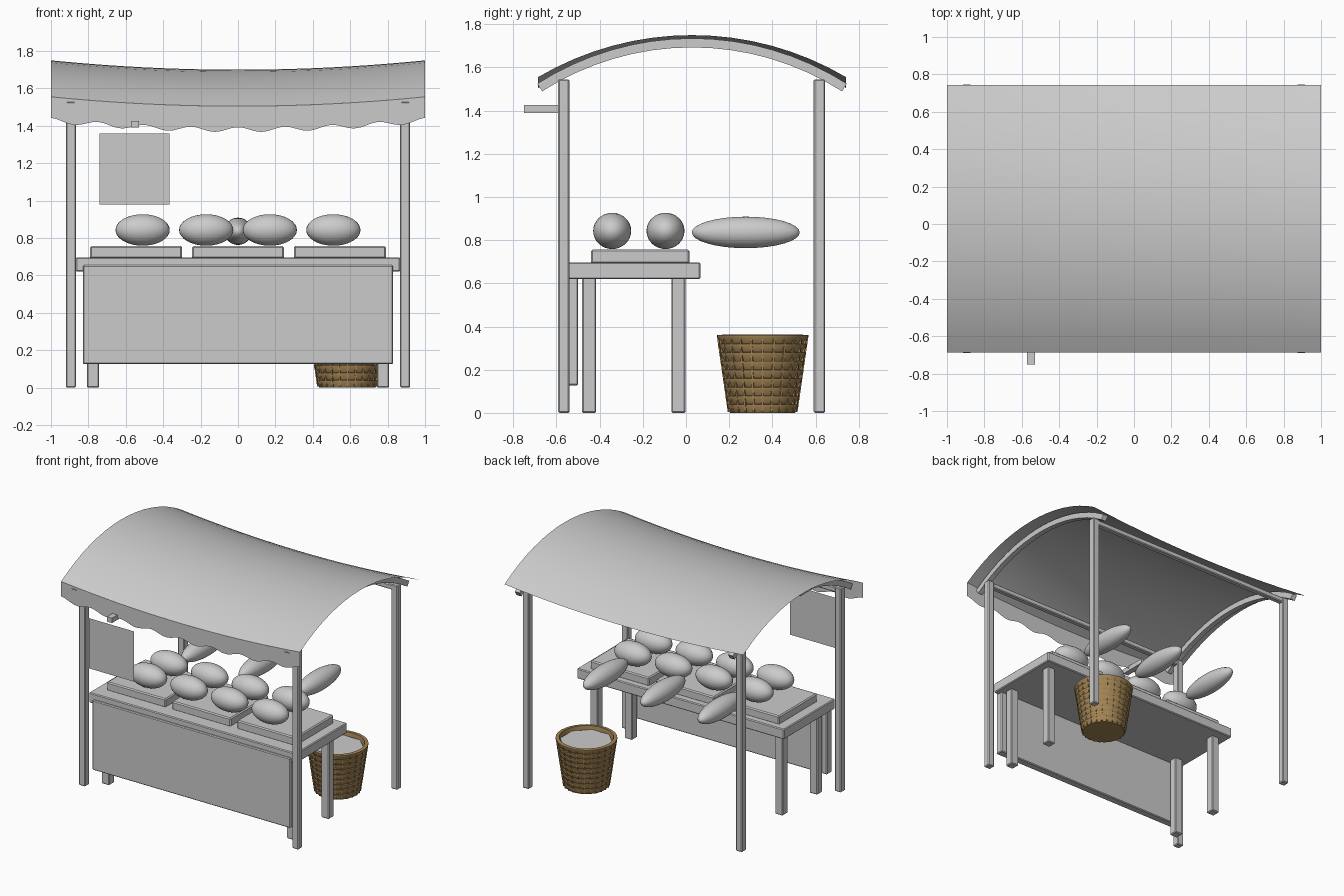
import bpy, bmesh, math
from mathutils import Vector

if "Cube" in bpy.data.objects:
    bpy.data.objects.remove(bpy.data.objects["Cube"])


def material(name, rgb):
    m = bpy.data.materials.new(name)
    m.use_nodes = True
    m.diffuse_color = (*rgb, 1)
    m.node_tree.nodes["Principled BSDF"].inputs["Base Color"].default_value = (*rgb, 1)
    return m


GREY = material("plain grey", (0.6, 0.6, 0.6))
WICKER = material("wicker tan", (0.37, 0.235, 0.09))


def finish(name, bm, mat, smooth=False):
    bmesh.ops.recalc_face_normals(bm, faces=bm.faces)
    me = bpy.data.meshes.new(name)
    bm.to_mesh(me)
    bm.free()
    ob = bpy.data.objects.new(name, me)
    bpy.context.collection.objects.link(ob)
    me.materials.append(mat)
    if smooth:
        bpy.ops.object.select_all(action="DESELECT")
        ob.select_set(True)
        bpy.context.view_layer.objects.active = ob
        bpy.ops.object.shade_smooth_by_angle(angle=math.radians(40))
    return ob


def box(name, x, y, z, bevel=0.006):
    """Bevelled box from (min, max) ranges."""
    bm = bmesh.new()
    bmesh.ops.create_cube(bm, size=1)
    for v in bm.verts:
        v.co = Vector([(r[0] + r[1]) / 2 + c * (r[1] - r[0]) for r, c in zip((x, y, z), v.co)])
    if bevel:
        bmesh.ops.bevel(bm, geom=bm.edges[:], offset=bevel, segments=1, affect="EDGES")
    return finish(name, bm, GREY)


def square(name, x, y, size, z):
    return box(name, (x - size / 2, x + size / 2), (y - size / 2, y + size / 2), z)


def ellipsoid(name, centre, radii):
    bm = bmesh.new()
    bmesh.ops.create_uvsphere(bm, u_segments=32, v_segments=16, radius=1)
    for v in bm.verts:
        v.co = Vector([c + r * k for c, r, k in zip(centre, radii, v.co)])
    return finish(name, bm, GREY, True)


def grid(name, rows):
    bm = bmesh.new()
    vs = [[bm.verts.new(p) for p in row] for row in rows]
    for a, b in zip(vs, vs[1:]):
        for i in range(len(a) - 1):
            bm.faces.new((a[i], a[i + 1], b[i + 1], b[i]))
    return finish(name, bm, GREY, True)


def arc(half, rise, crest, inset=0.0, steps=16):
    """Points (y, z) on a shallow circular arch over the stall."""
    radius = (half ** 2 + rise ** 2) / (2 * rise)
    end = math.asin(half / radius)
    angles = [end * (2 * i / steps - 1) for i in range(steps + 1)]
    return [(0.028 + (radius - inset) * math.sin(a),
             crest - radius + (radius - inset) * math.cos(a)) for a in angles]


# Frame: posts, long beams and arched rafters
for side, x in (("left", 0.893), ("right", -0.893)):
    for end, y in (("front", -0.566), ("back", 0.618)):
        square(f"{end}_{side}_post", x, y, 0.053, (0, 1.545))
    outer, inner = arc(0.717, 0.21, 1.735), arc(0.717, 0.21, 1.735, 0.042)
    bm = bmesh.new()
    outline = [bm.verts.new((x - 0.02, y, z)) for y, z in outer + inner[::-1]]
    face = bm.faces.new(outline)
    made = bmesh.ops.extrude_face_region(bm, geom=[face])["geom"]
    bmesh.ops.translate(bm, vec=(0.04, 0, 0), verts=[g for g in made if isinstance(g, bmesh.types.BMVert)])
    finish(f"{side}_rafter", bm, GREY)
for end, y in (("front", -0.566), ("back", 0.618)):
    box(f"{end}_beam", (-0.88, 0.88), (y - 0.02, y + 0.02), (1.5, 1.54))

# Sagging canopy and its scalloped front valance
profile = arc(0.714, 0.195, 1.70)
columns = [i / 12 - 1 for i in range(25)]
grid("canopy", [[(x, y, z + 0.05 * x * x) for y, z in profile] for x in columns])
front_y, front_z = profile[0]
rows = []
for i in range(129):
    x = i / 64 - 1
    top = front_z + 0.05 * x * x
    rows.append([(x, front_y, top), (x, front_y, top - 0.113 - 0.025 * math.sin(4 * math.pi * x) ** 2)])
grid("valance", rows)

# Hanging sign and its bracket
box("sign_bracket", (-0.572, -0.53), (-0.75, -0.55), (1.39, 1.427), 0)
grid("sign", [[(x, -0.722, z) for z in (0.98, 1.36)] for x in (-0.74, -0.365)])

# Counter
box("table_top", (-0.867, 0.867), (-0.545, 0.067), (0.62, 0.697))
box("front_panel", (-0.83, 0.83), (-0.56, -0.5), (0.127, 0.655))
for side, x in (("left", 0.775), ("right", -0.775)):
    for end, y in (("front", -0.449), ("back", -0.035)):
        square(f"{end}_{side}_table_leg", x, y, 0.065, (0, 0.63))
for i, x in enumerate((-0.545, 0, 0.545)):
    box(f"tray_{i + 1}", (x - 0.246, x + 0.246), (-0.44, 0.017), (0.69, 0.757), 0.008)

# Produce on display
for r, y in enumerate((-0.342, -0.095)):
    for c in range(4):
        ellipsoid(f"melon_{r + 1}_{c + 1}", (0.34 * c - 0.51, y, 0.843), (0.145, 0.088, 0.084))
for i, x in enumerate((-0.48, 0, 0.48)):
    ellipsoid(f"long_loaf_{i + 1}", (x, 0.277, 0.836), (0.074, 0.25, 0.073))

# Wicker basket: banded lathe with upright stakes
BX, BY, HEIGHT, SIDES, BANDS = 0.585, 0.355, 0.362, 32, 9


def wall(z):
    return 0.15 + 0.052 * z / HEIGHT


outline = [(0, 0)]
for b in range(BANDS):
    low, high = HEIGHT * b / BANDS, HEIGHT * (b + 1) / BANDS
    outline += [(wall(low), low), (wall(high) + 0.01, high - 0.012), (wall(high) + 0.01, high - 0.002)]
outline += [(wall(HEIGHT) - 0.015, HEIGHT), (wall(0.02) - 0.015, 0.02), (0, 0.02)]
bm = bmesh.new()
verts = [bm.verts.new((r, 0, z)) for r, z in outline]
edges = [bm.edges.new(pair) for pair in zip(verts, verts[1:])]
bmesh.ops.spin(bm, geom=verts + edges, cent=(0, 0, 0), axis=(0, 0, 1), angle=2 * math.pi, steps=SIDES)
bmesh.ops.remove_doubles(bm, verts=bm.verts, dist=0.0005)
bmesh.ops.translate(bm, vec=(BX, BY, 0), verts=bm.verts)
finish("basket", bm, WICKER, True)

bm = bmesh.new()
for i in range(24):
    a = 2 * math.pi * i / 24
    out, across = Vector((math.cos(a), math.sin(a), 0)), Vector((-math.sin(a), math.cos(a), 0))
    for v in bmesh.ops.create_cube(bm, size=1)["verts"]:
        z = 0.005 if v.co.z < 0 else HEIGHT - 0.02
        v.co = Vector((BX, BY, z)) + out * (wall(z) + 0.004 + 0.014 * v.co.x) + across * 0.01 * v.co.y
finish("basket_stakes", bm, WICKER)

# Filling in the basket
bm = bmesh.new()
corners = [2 * math.pi * (i + 0.5) / 8 for i in range(8)]
bm.faces.new([bm.verts.new((BX + 0.185 * math.cos(a), BY + 0.185 * math.sin(a), 0.335)) for a in corners])
finish("basket_filling", bm, GREY)
